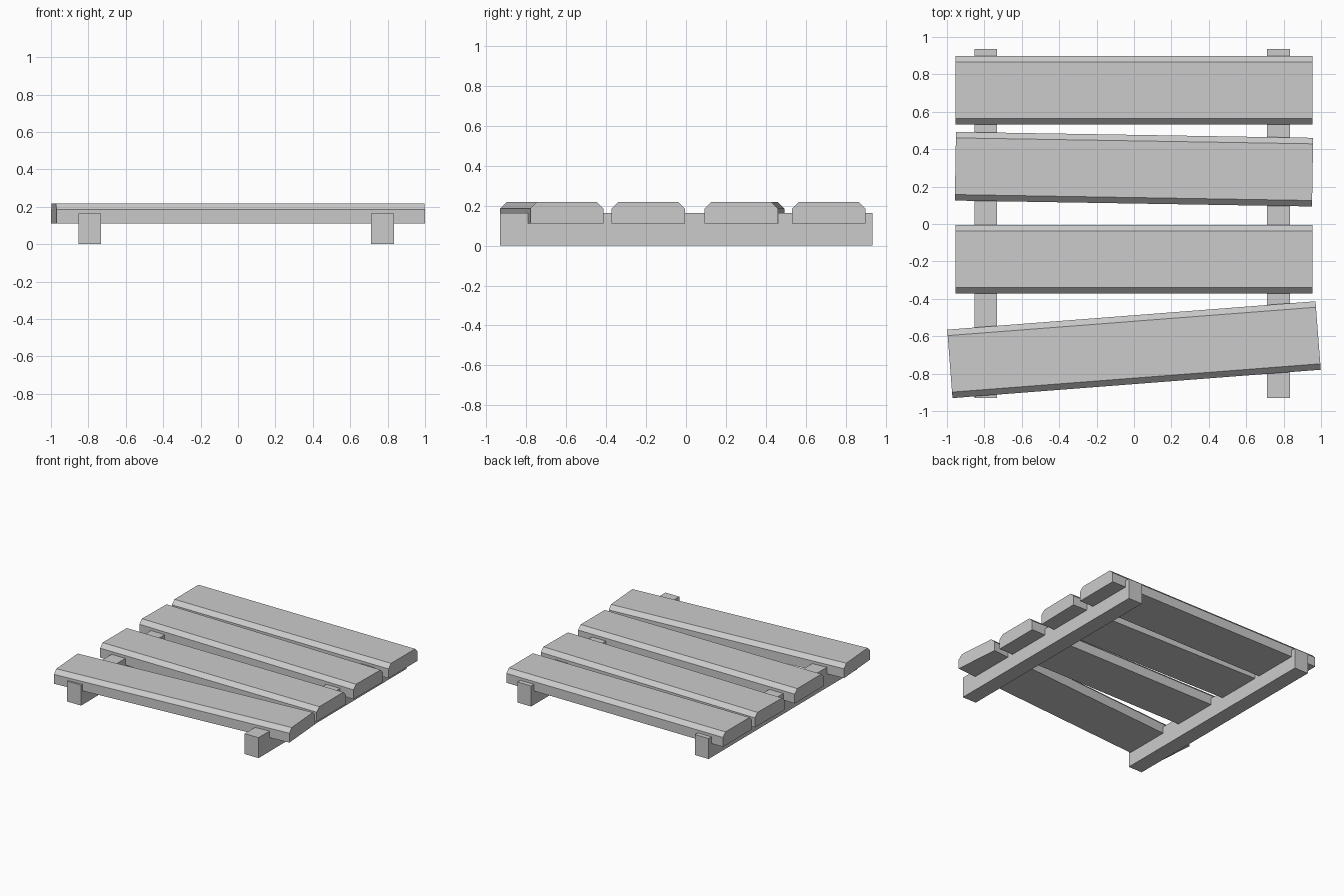
import bpy, bmesh, math
from mathutils import Matrix

if "Cube" in bpy.data.objects:
    bpy.data.objects.remove(bpy.data.objects["Cube"])


def extrude_profile(name, profile, length, matrix):
    """Closed (y, z) profile extruded along local x, centred."""
    bm = bmesh.new()
    face = bm.faces.new([bm.verts.new((-length / 2, y, z)) for y, z in profile])
    ext = bmesh.ops.extrude_face_region(bm, geom=[face])
    verts = [v for v in ext["geom"] if isinstance(v, bmesh.types.BMVert)]
    bmesh.ops.translate(bm, verts=verts, vec=(length, 0, 0))
    bmesh.ops.recalc_face_normals(bm, faces=bm.faces)
    mesh = bpy.data.meshes.new(name)
    bm.to_mesh(mesh)
    bm.free()
    obj = bpy.data.objects.new(name, mesh)
    obj.matrix_world = matrix
    bpy.context.collection.objects.link(obj)
    return obj


# Planks with chamfered upper long edges, some nailed on crooked
W, BOTTOM, TOP, C = 0.1835, 0.11, 0.217, 0.032
plank_profile = [(-W, BOTTOM), (W, BOTTOM), (W, TOP - C), (W - C, TOP),
                 (-W + C, TOP), (-W, TOP - C)]
planks = [  # centre y, length, turn in degrees
    (0.715, 1.91, 0), (0.293, 1.91, -0.95), (-0.189, 1.91, 0), (-0.672, 1.975, 4.4)]
for i, (y, length, turn) in enumerate(planks, 1):
    m = Matrix.Translation((0, y, 0)) @ Matrix.Rotation(math.radians(turn), 4, 'Z')
    extrude_profile(f"plank_{i}", plank_profile, length, m)

# Two square rails running front to back, let into the planks
R, RAIL_TOP = 0.061, 0.163
rail_profile = [(-R, 0), (R, 0), (R, RAIL_TOP), (-R, RAIL_TOP)]
for name, x in (("left_rail", -0.793), ("right_rail", 0.772)):
    m = Matrix.Translation((x, 0.002, 0)) @ Matrix.Rotation(math.radians(90), 4, 'Z')
    extrude_profile(name, rail_profile, 1.866, m)
